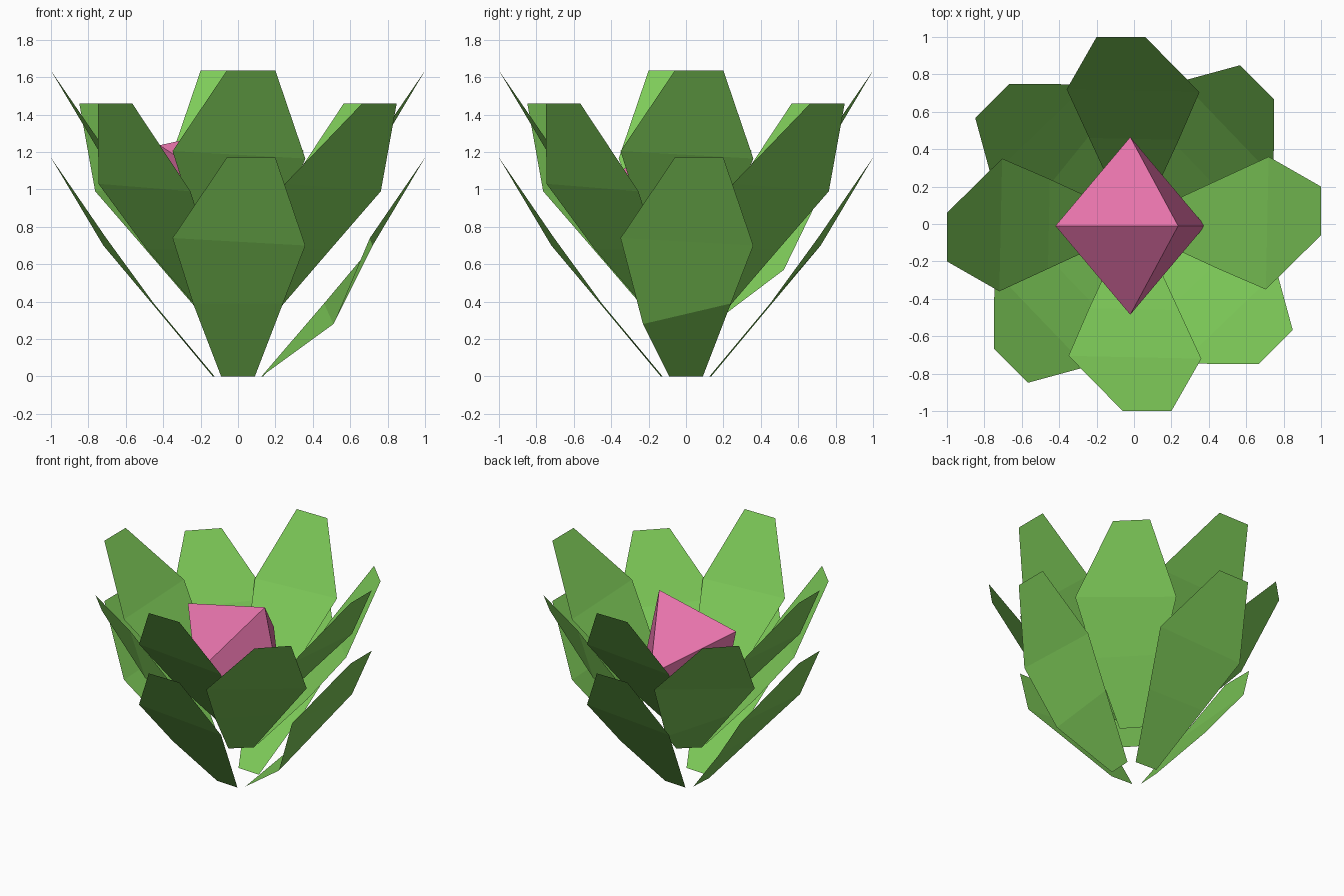
import bpy
import math
from mathutils import Matrix, Vector

if "Cube" in bpy.data.objects:
    bpy.data.objects.remove(bpy.data.objects["Cube"])


def material(name, color):
    m = bpy.data.materials.new(name)
    m.diffuse_color = color
    m.use_nodes = True
    m.node_tree.nodes["Principled BSDF"].inputs["Base Color"].default_value = m.diffuse_color
    return m


green = material("leaf_green", (0.21, 0.60, 0.10, 1))
pink = material("blossom_pink", (0.78, 0.17, 0.40, 1))


def add_mesh(name, verts, faces, mat):
    mesh = bpy.data.meshes.new(name)
    mesh.from_pydata(verts, [], faces)
    mesh.materials.append(mat)
    mesh.update()
    ob = bpy.data.objects.new(name, mesh)
    bpy.context.collection.objects.link(ob)
    return ob


# Front petal outline as left/right pairs from base to tip
PETAL = [(-0.09, -0.125, 0), (0.09, -0.135, 0),
         (-0.24, -0.45, 0.39), (0.24, -0.46, 0.39),
         (-0.35, -0.705, 0.74), (0.36, -0.72, 0.70),
         (-0.06, -1.0, 1.17), (0.20, -1.0, 1.17)]
FACES = [(0, 1, 3, 2), (2, 3, 5, 4), (4, 5, 7, 6)]


def petal(name, angle, lift, drooping=False):
    pts = [Vector(p) for p in PETAL]
    if drooping:
        pts[2] = Vector((-0.23, -0.51, 0.28))
    turn = Matrix.Translation((0, 0, lift)) @ Matrix.Rotation(math.radians(angle), 4, 'Z')
    return add_mesh(name, [turn @ p for p in pts], FACES, green)


# Three whorls of four petals; the middle one is turned by 45 degrees
for tier, start, lift, droop in (("lower", 0, 0, 90),
                                 ("middle", 45, 0.29, 225),
                                 ("upper", 0, 0.465, None)):
    for i in range(4):
        a = start + 90 * i
        petal(f"{tier}_petal_{i + 1}", a, lift, a == droop)

# Tilted octahedral blossom
R = 0.475
axes = [Vector((R, 0, 0)), Vector((0, R, 0)), Vector((0, 0, R))]
tilt = Matrix.Rotation(math.radians(32.6), 3, 'Y')
centre = Vector((-0.02, -0.01, 0.98))
verts = [centre + tilt @ (a * s) for a in axes for s in (1, -1)]
ring = [0, 2, 1, 3]
faces = []
for k in range(4):
    a, b = ring[k], ring[(k + 1) % 4]
    faces += [(a, b, 4), (b, a, 5)]
add_mesh("blossom", verts, faces, pink)
